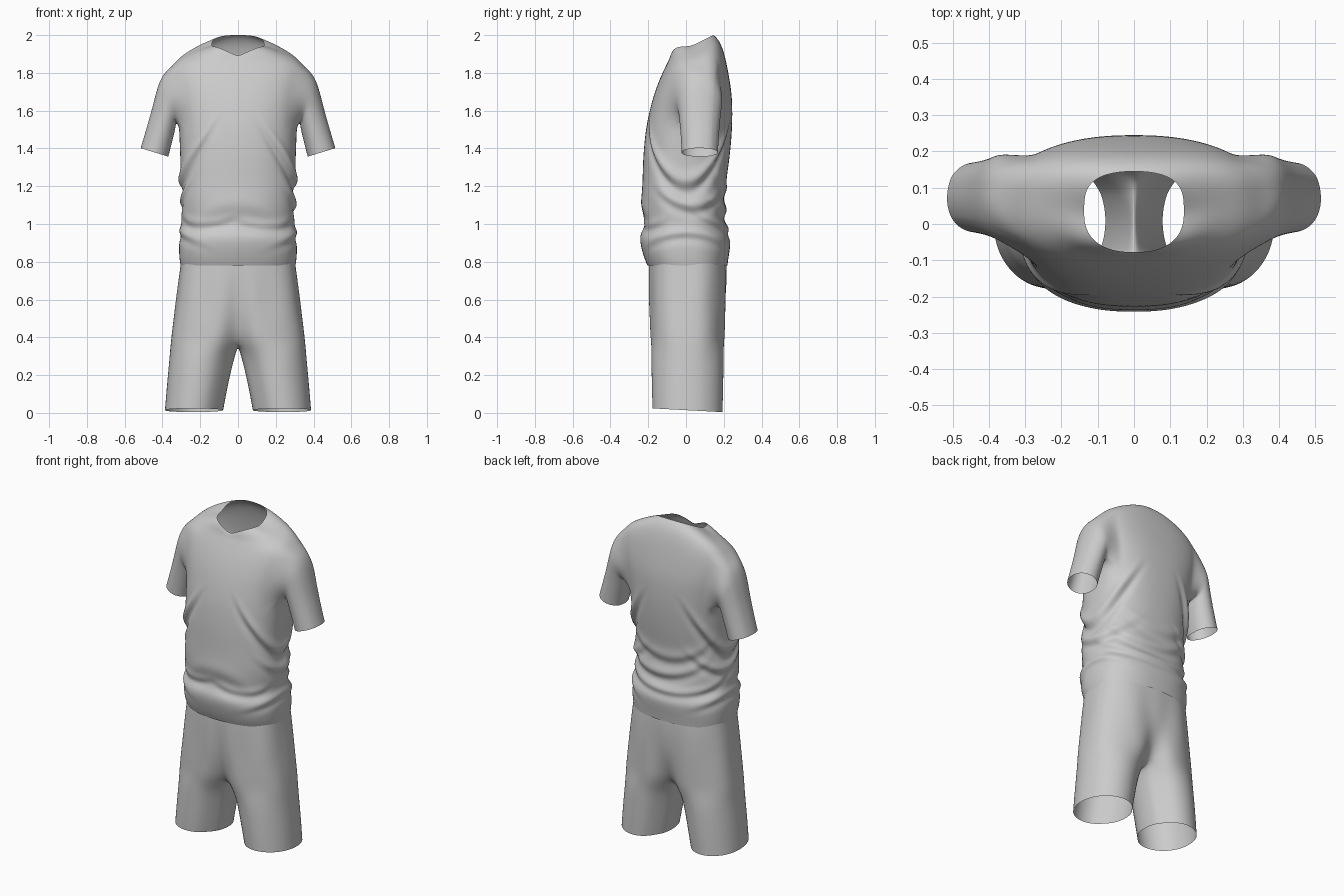
import bpy, bmesh
from math import sin, cos, pi, atan2, exp, radians
from mathutils import Vector

if "Cube" in bpy.data.objects:
    bpy.data.objects.remove(bpy.data.objects["Cube"], do_unlink=True)

COLUMNS = 40
fabric = bpy.data.materials.new("light grey fabric")
fabric.use_nodes = True
grey = (0.6, 0.6, 0.6, 1)
fabric.diffuse_color = grey
fabric.node_tree.nodes["Principled BSDF"].inputs["Base Color"].default_value = grey


def power(value, p):
    return abs(value) ** p * (1 if value > 0 else -1)


def clamp(value):
    return min(1, max(0, value))


def body_ring(bm, z, half, front, back, tilt=0, vee=0, notch=0, front_round=0.8, back_round=0.8):
    """Squared-off oval around the body; tilted, cut to a V in front, or pinched at the centre."""
    ring = []
    for i in range(COLUMNS):
        a = 2 * pi * i / COLUMNS
        x = half * power(cos(a), 0.85)
        s = power(sin(a), back_round if sin(a) > 0 else front_round)
        s *= 1 - notch * exp(-(x / 0.055) ** 2)
        y = (front + back) / 2 + s * (back - front) / 2
        lift = vee * abs(x) * max(0, -sin(a))
        ring.append(bm.verts.new((x, y, z + tilt * y + lift)))
    return ring


def bridge(bm, lower, upper, skip=lambda i: False):
    n = len(lower)
    for i in range(n):
        if not skip(i):
            j = (i + 1) % n
            bm.faces.new((lower[i], lower[j], upper[j], upper[i]))


def extend(bm, loop, ovals):
    """Grow a tube from an open loop through ovals given as centre and two half axes."""
    middle = sum((v.co for v in loop), Vector()) / len(loop)
    _, u, w = ovals[0]
    angles = [atan2((v.co - middle).dot(w) / w.length_squared,
                    (v.co - middle).dot(u) / u.length_squared) for v in loop]
    for centre, u, w in ovals:
        ring = [bm.verts.new(centre + u * cos(a) + w * sin(a)) for a in angles]
        bridge(bm, loop, ring)
        loop = ring


def finish(name, bm, levels, displace):
    """Smooth the cage, then press the cloth folds into it."""
    bmesh.ops.recalc_face_normals(bm, faces=bm.faces)
    mesh = bpy.data.meshes.new(name)
    bm.to_mesh(mesh)
    bm.free()
    obj = bpy.data.objects.new(name, mesh)
    bpy.context.collection.objects.link(obj)
    obj.modifiers.new("Smooth", "SUBSURF").levels = levels
    graph = bpy.context.evaluated_depsgraph_get()
    smooth = bpy.data.meshes.new_from_object(obj.evaluated_get(graph))
    obj.modifiers.clear()
    obj.data = smooth
    smooth.name = name
    for v in smooth.vertices:
        out = Vector((v.co.x * 0.6, v.co.y, 0)).normalized()
        v.co += out * displace(v.co)
    smooth.materials.clear()
    smooth.materials.append(fabric)
    smooth.shade_smooth()


# Shirt body, from hem to neckline: height, half width, front, back, tilt, V cut
shirt_rows = [
    (0.78, 0.305, -0.205, 0.22), (0.82, 0.312, -0.222, 0.225),
    (0.9, 0.314, -0.245, 0.238), (0.95, 0.31, -0.242, 0.232),
    (0.99, 0.298, -0.22, 0.21), (1.05, 0.302, -0.23, 0.21),
    (1.14, 0.306, -0.235, 0.205), (1.24, 0.302, -0.23, 0.215),
    (1.34, 0.306, -0.228, 0.23), (1.44, 0.31, -0.22, 0.24),
    (1.52, 0.312, -0.21, 0.245), (1.6, 0.32, -0.193, 0.246),
    (1.68, 0.337, -0.172, 0.243), (1.76, 0.352, -0.143, 0.232),
    (1.83, 0.35, -0.116, 0.215, 0.1), (1.871, 0.305, -0.1, 0.2, 0.2),
    (1.897, 0.245, -0.09, 0.185, 0.3, 0.05), (1.918, 0.185, -0.084, 0.165, 0.4, 0.22),
    (1.928, 0.138, -0.078, 0.145, 0.5, 0.42)]
ARM_LOW, ARM_HIGH, ARM_SPAN = 10, 14, 4

bm = bmesh.new()
rings = [body_ring(bm, *row, back_round=0.8 - 0.2 * clamp((row[0] - 1.3) / 0.35))
         for row in shirt_rows]


def in_armhole(i):
    return min((i + ARM_SPAN) % COLUMNS, (i + ARM_SPAN + COLUMNS // 2) % COLUMNS) < 2 * ARM_SPAN


for r in range(len(rings) - 1):
    open_side = in_armhole if ARM_LOW <= r < ARM_HIGH else (lambda i: False)
    bridge(bm, rings[r], rings[r + 1], open_side)

# Sleeves, from shoulder to cuff: outer x, outer z, inner x, inner z, half depth
sleeve_rows = [
    (0.404, 1.79, 0.328, 1.535, 0.126), (0.434, 1.7, 0.33, 1.505, 0.117),
    (0.458, 1.6, 0.338, 1.47, 0.11), (0.487, 1.5, 0.352, 1.415, 0.104),
    (0.516, 1.402, 0.367, 1.356, 0.1)]
for side, first in ((1, -ARM_SPAN), (-1, COLUMNS // 2 - ARM_SPAN)):
    cols = [(first + k) % COLUMNS for k in range(2 * ARM_SPAN + 1)]
    loop = [rings[ARM_LOW][c] for c in cols]
    loop += [rings[r][cols[-1]] for r in range(ARM_LOW + 1, ARM_HIGH)]
    loop += [rings[ARM_HIGH][c] for c in reversed(cols)]
    loop += [rings[r][cols[0]] for r in range(ARM_HIGH - 1, ARM_LOW, -1)]
    ovals = []
    for ox, oz, ix, iz, depth in sleeve_rows:
        outer, inner = Vector((side * ox, 0.073, oz)), Vector((side * ix, 0.073, iz))
        ovals.append(((outer + inner) / 2, Vector((0, depth, 0)), (outer - inner) / 2))
    extend(bm, loop, ovals)

# Cloth folds: direction in degrees, height, upward curve, angular reach, depth, softness
folds = [
    (0, 1.2, 0.25, 1.2, 0.022, 0.05), (180, 1.2, 0.25, 1.2, 0.022, 0.05),
    (10, 1.08, 0.12, 0.8, 0.014, 0.035), (170, 1.1, 0.14, 0.8, 0.014, 0.035),
    (90, 1.16, 0.14, 0.8, 0.01, 0.04), (80, 1.05, 0.1, 0.9, 0.012, 0.035),
    (-90, 1.07, -0.15, 0.6, 0.008, 0.06), (-60, 0.98, 0.1, 0.5, 0.009, 0.03),
    (-125, 0.99, 0.12, 0.5, 0.009, 0.03), (90, 0.96, 0.05, 1.3, 0.012, 0.03),
    (0, 0.94, -0.06, 0.9, 0.01, 0.03), (180, 0.95, -0.06, 0.9, 0.01, 0.03)]


def shirt_folds(p):
    if p.z > 1.6 or abs(p.x) > 0.335:
        return 0
    angle = atan2(p.y, p.x * 0.7)
    total = 0
    for direction, height, curve, reach, depth, soft in folds:
        d = (angle - radians(direction) + pi) % (2 * pi) - pi
        t = (p.z - height - curve * d * d) / soft
        if abs(t) < 4:
            total += depth * 1.5 * t * exp(-t * t) * exp(-(d / reach) ** 4)
    return total * clamp((1.6 - p.z) / 0.2) * clamp((p.z - 0.78) / 0.1)


finish("shirt", bm, 3, shirt_folds)

# Shorts seat, from waist to crotch: height, half width, front, back, notch
shorts_rows = [
    (0.9, 0.29, -0.19, 0.2, 0), (0.8, 0.302, -0.198, 0.215, 0),
    (0.68, 0.318, -0.2, 0.218, 0.03), (0.56, 0.333, -0.2, 0.217, 0.1),
    (0.46, 0.346, -0.2, 0.215, 0.25), (0.38, 0.356, -0.198, 0.213, 0.45)]
bm = bmesh.new()
rings = [body_ring(bm, *row[:4], notch=row[4], front_round=0.7, back_round=0.7)
         for row in shorts_rows]
for upper, lower in zip(rings, rings[1:]):
    bridge(bm, lower, upper)

# Crotch strip joining front and back centres
base, quarter = rings[-1], COLUMNS // 4
back_mid, front_mid = base[quarter], base[3 * quarter]
strip = []
for k in range(1, 6):
    co = back_mid.co.lerp(front_mid.co, k / 6)
    strip.append(bm.verts.new((0, co.y, co.z - 0.02 * sin(pi * k / 6))))

# Legs: height, inner x, outer x, half depth, hem slope
leg_rows = [(0.3, 0.016, 0.364, 0.193, 0), (0.2, 0.042, 0.373, 0.192, 0),
            (0.1, 0.062, 0.382, 0.19, -0.004), (0.014, 0.078, 0.389, 0.187, -0.01)]
left_half = [base[i % COLUMNS] for i in range(3 * quarter, COLUMNS + quarter + 1)]
right_half = base[quarter:3 * quarter + 1]
for side, loop in ((1, left_half + strip), (-1, right_half + strip[::-1])):
    ovals = [(Vector((side * (a + b) / 2, 0.008, z)), Vector(((b - a) / 2, 0, 0)),
              Vector((0, depth, slope))) for z, a, b, depth, slope in leg_rows]
    extend(bm, loop, ovals)


def shorts_folds(p):
    # Soft vertical drape fading out below the waist
    return 0.003 * sin(9 * atan2(p.y, p.x)) * max(0, 1 - abs(p.z - 0.6) / 0.3)


finish("shorts", bm, 2, shorts_folds)
